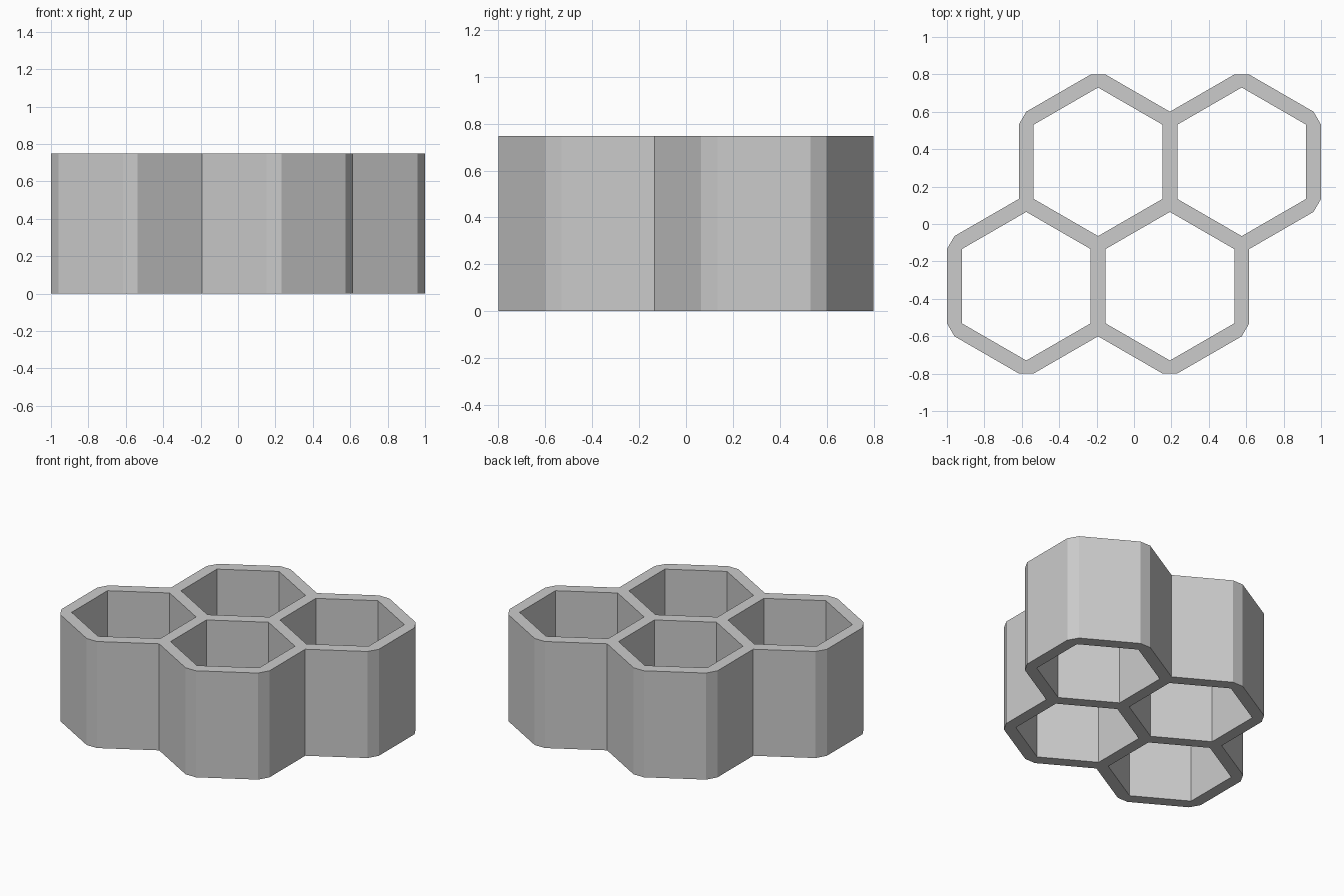
import bpy, bmesh
from math import sin, cos, radians, sqrt
from mathutils import Vector

if "Cube" in bpy.data.objects:
    bpy.data.objects.remove(bpy.data.objects["Cube"])

D = 0.768                              # spacing between cell centres
HALF = 0.04                            # half of the wall thickness
HEIGHT = 0.748
R = (D / 2 - HALF) / cos(radians(30))  # corner radius of each opening
ROW = D * sqrt(3) / 2

# two staggered rows of two cells
cells = [Vector((x * D, y * ROW / 2)) for x, y in
         ((-0.75, -1), (0.25, -1), (-0.25, 1), (0.75, 1))]

bm = bmesh.new()
verts = {}


def corner(centre, k):
    """Corner k of the opening of the cell at centre (shared vertex)."""
    a = radians(60 * k + 30)
    p = centre + R * Vector((cos(a), sin(a)))
    key = (round(p.x, 3), round(p.y, 3))
    if key not in verts:
        verts[key] = bm.verts.new((p.x, p.y, 0))
    return verts[key]


def face(*vs):
    if bm.faces.get(vs) is None:
        f = bm.faces.new(vs)
        f.normal_update()
        if f.normal.z < 0:
            f.normal_flip()


def neighbour(c, k):
    a = radians(60 * k)
    return c + D * Vector((cos(a), sin(a)))


# wall strips between openings, and a triangle where three walls meet
for c in cells:
    for k in range(6):
        n, m = neighbour(c, k), neighbour(c, k + 1)
        face(corner(c, k - 1), corner(n, k + 3), corner(n, k + 2), corner(c, k))
        face(corner(c, k), corner(n, k + 2), corner(m, k + 4))

mesh = bpy.data.meshes.new("honeycomb_walls")
bm.to_mesh(mesh)
bm.free()
obj = bpy.data.objects.new("honeycomb_walls", mesh)
bpy.context.collection.objects.link(obj)

# raise the flat pattern into walls
solid = obj.modifiers.new("wall_height", 'SOLIDIFY')
solid.thickness = HEIGHT
solid.offset = 1
